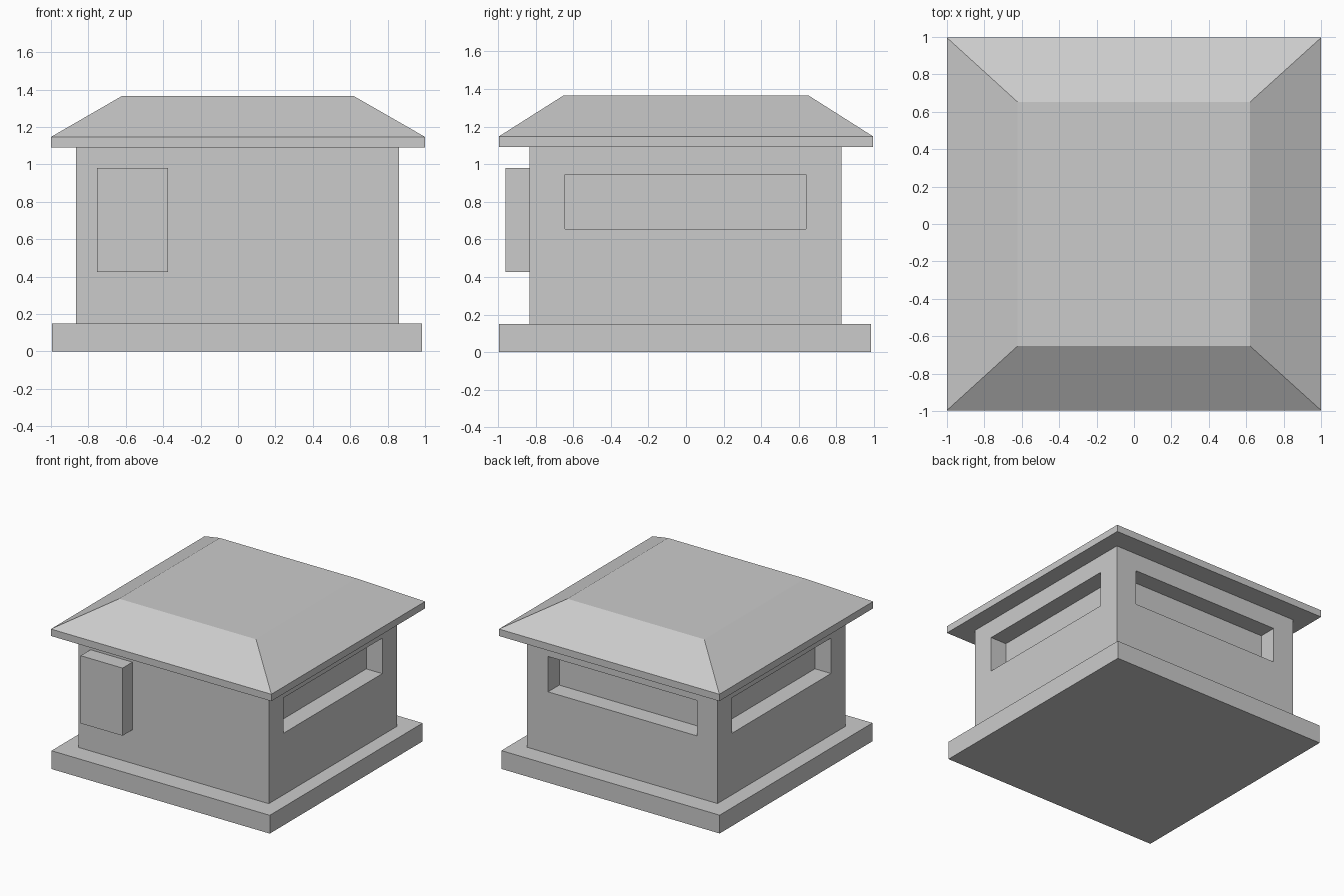
import bpy

if "Cube" in bpy.data.objects:
    bpy.data.objects.remove(bpy.data.objects["Cube"])


def mesh_object(name, verts, faces):
    mesh = bpy.data.meshes.new(name)
    mesh.from_pydata(verts, [], faces)
    obj = bpy.data.objects.new(name, mesh)
    bpy.context.collection.objects.link(obj)
    return obj


def stack(name, layers):
    """Closed solid from rectangles (x0, x1, y0, y1, z), bottom to top."""
    verts, faces = [], [(3, 2, 1, 0)]
    for x0, x1, y0, y1, z in layers:
        verts += [(x0, y0, z), (x1, y0, z), (x1, y1, z), (x0, y1, z)]
    for k in range(0, 4 * (len(layers) - 1), 4):
        for i in range(4):
            j = (i + 1) % 4
            faces.append((k + i, k + j, k + j + 4, k + i + 4))
    n = len(verts)
    faces.append((n - 4, n - 3, n - 2, n - 1))
    return mesh_object(name, verts, faces)


def box(name, x0, x1, y0, y1, z0, z1):
    return stack(name, [(x0, x1, y0, y1, z0), (x0, x1, y0, y1, z1)])


# Base slab
box("base_slab", -0.995, 0.985, -0.995, 0.985, 0, 0.15)

# Walls with long recessed slots on the right, left and back
walls = box("walls", -0.865, 0.862, -0.832, 0.827, 0.15, 1.09)
depth, z0, z1 = 0.145, 0.655, 0.945
slots = {
    "right_slot_cutter": (0.862 - depth, 1.0, -0.643, 0.638),
    "left_slot_cutter": (-1.0, -0.865 + depth, -0.643, 0.638),
    "back_slot_cutter": (-0.677, 0.672, 0.827 - depth, 1.0),
}
for name, extent in slots.items():
    cutter = box(name, *extent, z0, z1)
    cutter.hide_render = True
    cutter.hide_set(True)
    cut = walls.modifiers.new(name, 'BOOLEAN')
    cut.operation = 'DIFFERENCE'
    cut.solver = 'EXACT'
    cut.object = cutter

# Box mounted on the front wall
box("front_panel_box", -0.755, -0.375, -0.96, -0.832, 0.425, 0.98)

# Hipped roof with a straight eave and flat top
stack("roof", [
    (-1, 1, -0.996, 0.996, 1.09),
    (-1, 1, -0.996, 0.996, 1.147),
    (-0.622, 0.62, -0.652, 0.652, 1.365),
])
